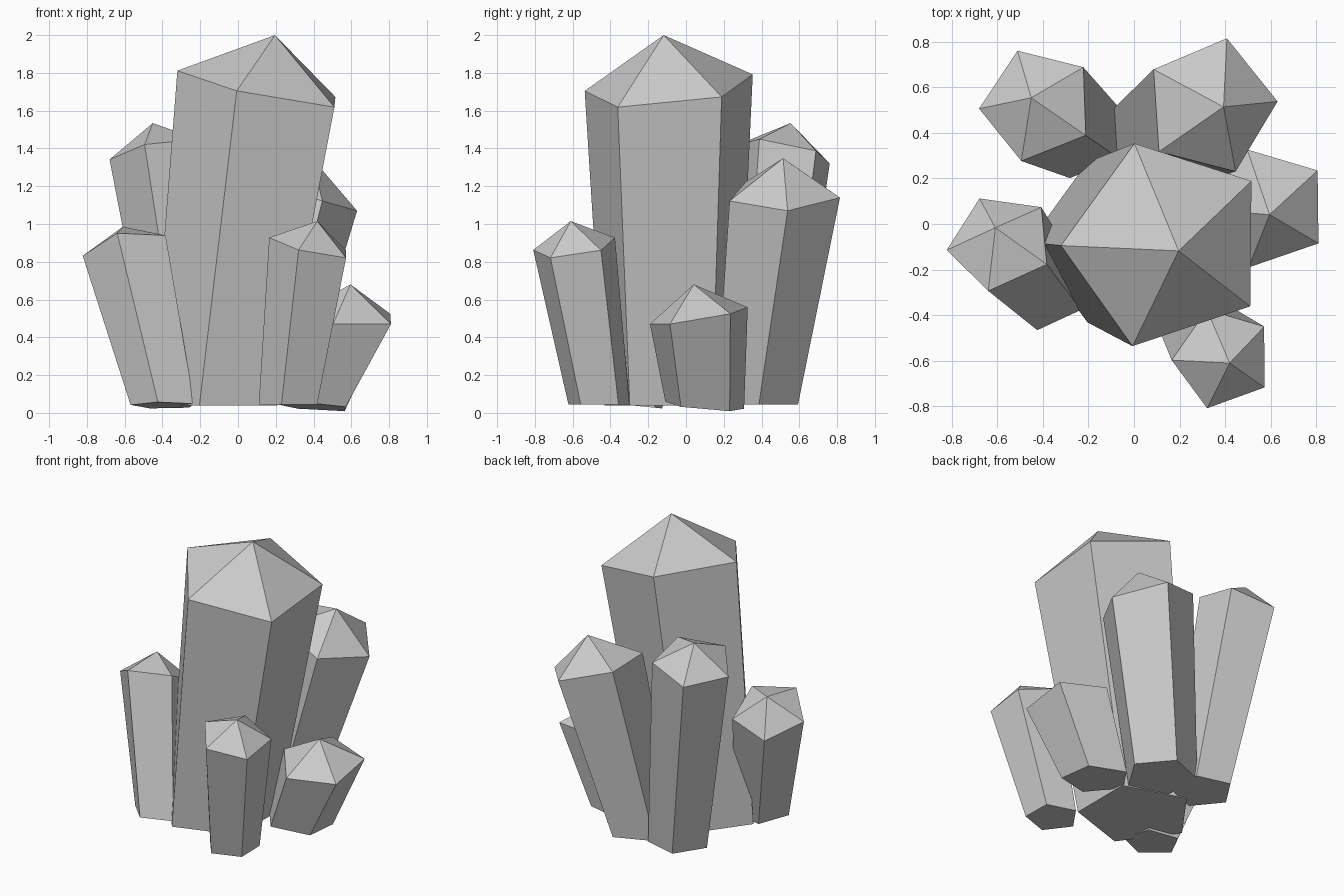
import bpy
import bmesh
from math import cos, sin, radians
from mathutils import Vector

SIDES = 5

# Remove the default cube
cube = bpy.data.objects.get("Cube")
if cube:
    bpy.data.objects.remove(cube, do_unlink=True)

# Single stone colour
stone = bpy.data.materials.new("pale_grey_stone")
stone.use_nodes = True
colour = (0.6, 0.6, 0.6, 1.0)
stone.diffuse_color = colour
shader = next(n for n in stone.node_tree.nodes if n.type == 'BSDF_PRINCIPLED')
shader.inputs["Base Color"].default_value = colour


def ring(bm, centre, radius, turn, lean):
    """Regular polygon of vertices in a plane whose normal leans by (x, y)."""
    tilt = Vector((0, 0, 1)).rotation_difference(Vector((*lean, 1)))
    verts = []
    for i in range(SIDES):
        angle = radians(turn + 360 * i / SIDES)
        offset = Vector((radius * cos(angle), radius * sin(angle), 0))
        verts.append(bm.verts.new(Vector(centre) + tilt @ offset))
    return verts


def crystal(name, base, base_radius, shoulder, radius, turn, lean, tip, base_lean=(0, 0)):
    """Tapered prism from base to shoulder, capped with a low pyramid."""
    bm = bmesh.new()
    low = ring(bm, base, base_radius, turn, base_lean)
    high = ring(bm, shoulder, radius, turn, lean)
    apex = bm.verts.new(Vector(shoulder) + tip * Vector((*lean, 1)))
    bm.faces.new(low[::-1])
    for i in range(SIDES):
        j = (i + 1) % SIDES
        bm.faces.new((low[i], low[j], high[j], high[i]))
        bm.faces.new((high[i], high[j], apex))
    bmesh.ops.recalc_face_normals(bm, faces=bm.faces)
    mesh = bpy.data.meshes.new(name)
    bm.to_mesh(mesh)
    bm.free()
    mesh.materials.append(stone)
    obj = bpy.data.objects.new(name, mesh)
    bpy.context.collection.objects.link(obj)
    return obj


# Tall central crystal
crystal("main_crystal", base=(-.09, -.08, .04), base_radius=.37,
        shoulder=(.14, -.09, 1.72), radius=.47, turn=36, lean=(.2, -.1), tip=.28)

# Smaller crystals around it
crystal("right_crystal", base=(-.39, -.29, .04), base_radius=.18,
        shoulder=(-.586, -.08, .856), radius=.24, turn=43, lean=(-.175, .49), tip=.13,
        base_lean=(0, .1))
crystal("left_crystal", base=(.39, .1, .035), base_radius=.22,
        shoulder=(.585, .07, .51), radius=.276, turn=37, lean=(.06, -.17), tip=.17,
        base_lean=(.08, .09))
crystal("front_crystal", base=(.28, -.46, .045), base_radius=.17,
        shoulder=(.39, -.59, .88), radius=.23, turn=37, lean=(.22, -.15), tip=.135)
crystal("back_left_crystal", base=(.09, .37, .045), base_radius=.23,
        shoulder=(.336, .516, 1.158), radius=.308, turn=4, lean=(.3, -.01), tip=.19)
crystal("back_right_crystal", base=(-.23, .395, .045), base_radius=.2,
        shoulder=(-.424, .524, 1.384), radius=.26, turn=39, lean=(-.18, .2), tip=.15)
